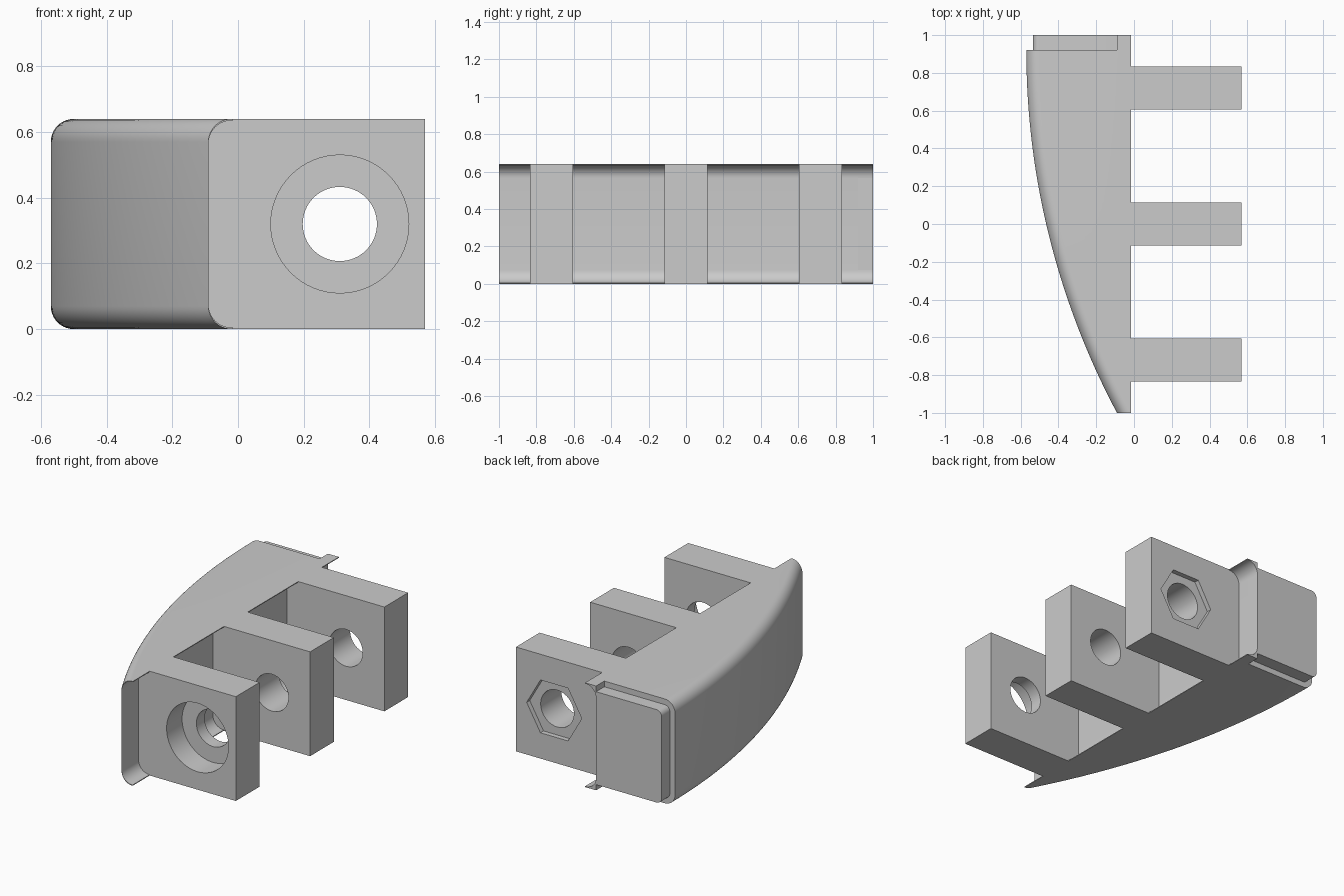
import bpy, bmesh, math
from mathutils import Matrix, Vector

if "Cube" in bpy.data.objects:
    bpy.data.objects.remove(bpy.data.objects["Cube"], do_unlink=True)

H = 0.64          # overall height
R = 0.07          # edge rounding
LIP = 0.005       # thickness of the thin lips
WALL = -0.09      # inner wall
EDGE = -0.015     # free edge of the lips
BACK = 0.92       # where the back step starts
BEND = 4.08       # radius of the bowed outer face
HOLE_X, HOLE_Z = 0.31, H / 2

grey = bpy.data.materials.new("plain grey")
grey.use_nodes = True
colour = (0.6, 0.6, 0.6, 1)
grey.diffuse_color = colour
grey.node_tree.nodes["Principled BSDF"].inputs["Base Color"].default_value = colour


def loft(name, rings):
    """Skin a list of (y, xz profile) rings and cap both ends."""
    bm = bmesh.new()
    loops = [[bm.verts.new((x, y, z)) for x, z in prof] for y, prof in rings]
    for a, b in zip(loops, loops[1:]):
        for i in range(len(a)):
            j = (i + 1) % len(a)
            bm.faces.new((a[i], a[j], b[j], b[i]))
    bm.faces.new(loops[0])
    bm.faces.new(loops[-1][::-1])
    bmesh.ops.recalc_face_normals(bm, faces=bm.faces)
    mesh = bpy.data.meshes.new(name)
    bm.to_mesh(mesh)
    bm.free()
    mesh.materials.append(grey)
    obj = bpy.data.objects.new(name, mesh)
    bpy.context.collection.objects.link(obj)
    return obj


def smooth(obj):
    bpy.ops.object.select_all(action="DESELECT")
    obj.select_set(True)
    bpy.context.view_layer.objects.active = obj
    bpy.ops.object.shade_smooth_by_angle(angle=math.radians(30))


def rounded_side(x, low, high, r, steps=10):
    """Bottom-to-top profile of an upright side at x with rounded corners."""
    arc = [(x + r * (1 - math.sin(t)), r * (1 - math.cos(t)))
           for t in (math.pi / 2 * i / steps for i in range(steps + 1))]
    return ([(px, low + d) for px, d in arc]
            + [(px, high - d) for px, d in reversed(arc)])


def outer_x(y):
    return -0.57 + BEND - math.sqrt(BEND ** 2 - (BACK - y) ** 2)


# Hollowed inner side, ending in the thin lips
inner = ([(EDGE, LIP)] + rounded_side(WALL, LIP, H - LIP, R) + [(EDGE, H - LIP)])

# Bowed body
rings = []
for i in range(49):
    y = -1 + (BACK + 1) * i / 48
    outer = rounded_side(min(outer_x(y), WALL), 0, H, R)
    rings.append((y, outer + [(EDGE, H)] + inner[::-1] + [(EDGE, 0)]))
smooth(loft("curved_body", rings))

# Stepped plug at the back, with the lips running past it
INSET = 0.035
plug = rounded_side(-0.57 + INSET, INSET, H - INSET, R - INSET)
plug += [(WALL, H - INSET), (WALL, INSET)]
smooth(loft("back_plug", [(BACK, plug), (1, plug)]))
half = len(inner) // 2
for name, arc, z in (("lower_lip", inner[:half], 0), ("upper_lip", inner[half:][::-1], H)):
    lip = arc + [(WALL, z), (EDGE, z)]
    smooth(loft(name, [(BACK, lip), (1, lip)]))


# Mounting tabs with bored holes
def bore(obj, radius, y0, y1, sides=64):
    turn = [2 * math.pi * i / sides for i in range(sides)]
    ring = [(HOLE_X + radius * math.cos(t), HOLE_Z + radius * math.sin(t)) for t in turn]
    cutter = loft("bore_cutter", [(y0, ring), (y1, ring)])
    cutter.hide_render = True
    mod = obj.modifiers.new("bore", "BOOLEAN")
    mod.operation, mod.solver, mod.object = "DIFFERENCE", "EXACT", cutter
    bpy.context.view_layer.objects.active = obj
    bpy.ops.object.modifier_apply(modifier=mod.name)
    bpy.data.objects.remove(cutter, do_unlink=True)


tab_profile = inner + [(EDGE, H), (0.57, H), (0.57, 0), (EDGE, 0)]
for name, y in (("front_tab", -0.72), ("middle_tab", 0), ("back_tab", 0.72)):
    y0, y1 = y - 0.115, y + 0.115
    tab = loft(name, [(y0, tab_profile), (y1, tab_profile)])
    bore(tab, 0.113, y0 - 0.1, y1 + 0.1)
    if name == "front_tab":      # round recess for a bolt head
        bore(tab, 0.21, y0 - 0.1, y0 + 0.15)
    if name == "back_tab":       # six-sided recess for a nut
        bore(tab, 0.187, y1 - 0.03, y1 + 0.1, 6)
    smooth(tab)
